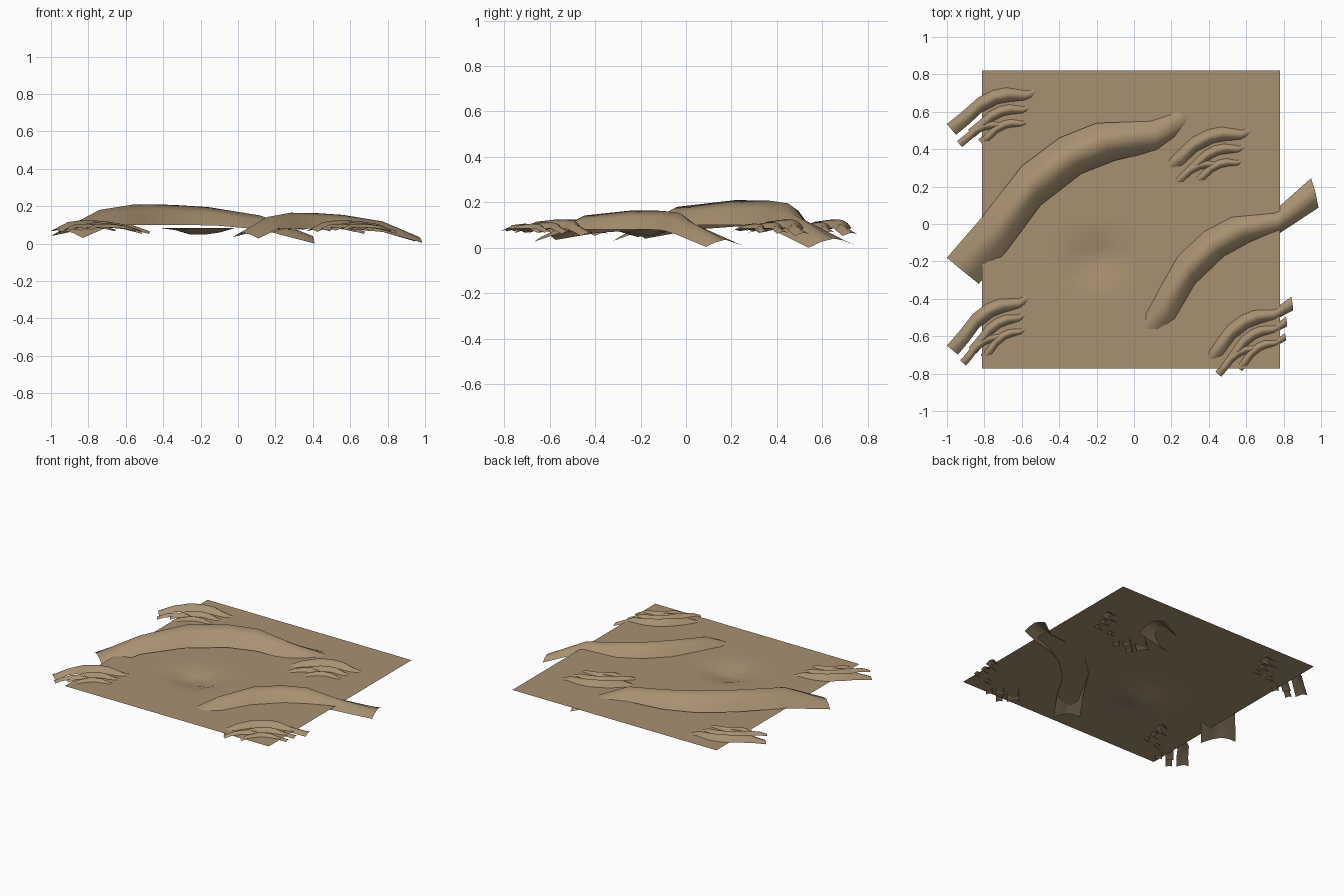
import bpy, bmesh, math
from mathutils import Vector, Matrix

if "Cube" in bpy.data.objects:
    bpy.data.objects.remove(bpy.data.objects["Cube"])

sand = bpy.data.materials.new("sand")
sand.diffuse_color = (0.39, 0.285, 0.165, 1)
sand.use_nodes = True
sand.node_tree.nodes["Principled BSDF"].inputs["Base Color"].default_value = sand.diffuse_color

GROUND_Z = 0.083


def make_object(name, mesh):
    ob = bpy.data.objects.new(name, mesh)
    bpy.context.collection.objects.link(ob)
    return ob


def finish(bm, name):
    for f in bm.faces:
        f.smooth = True
    mesh = bpy.data.meshes.new(name)
    bm.to_mesh(mesh)
    bm.free()
    mesh.materials.append(sand)
    return mesh


# Flat ground sheet with one shallow hollow
bm = bmesh.new()
bmesh.ops.create_grid(bm, x_segments=20, y_segments=20, size=0.797,
                      matrix=Matrix.Translation((-0.016, 0.025, GROUND_Z)))
for v in bm.verts:
    dx = max(0, abs(v.co.x + 0.20) - 0.05)
    dy = abs(v.co.y + 0.19)
    r = min(1, math.hypot(dx / 0.14, dy / 0.17))
    v.co.z -= 0.037 * 0.5 * (1 + math.cos(math.pi * r))
make_object("ground", finish(bm, "ground"))

# Dune stations along the ridge: windward edge, crest, leeward edge
STATIONS = [
    ((-1.00, -0.18, .04), (-0.93, -0.24, .07), (-0.83, -0.32, .03)),
    ((-0.81, 0.04, .08), (-0.74, -0.04, .18), (-0.67, -0.13, .10)),
    ((-0.60, 0.31, .10), (-0.55, 0.22, .21), (-0.50, 0.10, .10)),
    ((-0.40, 0.46, .10), (-0.35, 0.37, .207), (-0.28, 0.27, .10)),
    ((-0.20, 0.54, .10), (-0.16, 0.45, .195), (-0.10, 0.34, .095)),
    ((0.10, 0.55, .085), (0.12, 0.47, .15), (0.12, 0.39, .075)),
    ((0.38, 0.75, .01), (0.40, 0.65, .04), (0.41, 0.54, .0)),
]
PIVOT = Vector((-1.0, -0.18, 0))

bm = bmesh.new()
rows = []
for st in STATIONS:
    u, c, l = (Vector(p) - PIVOT for p in st)
    lift = Vector((0, 0, 0.15 * (c.z - min(u.z, l.z))))
    row = [u, (u + c) / 2 + lift, c, (c + l) / 2 + lift, l]
    rows.append([bm.verts.new(p) for p in row])
for a, b in zip(rows, rows[1:]):
    for j in range(4):
        bm.faces.new((a[j], a[j + 1], b[j + 1], b[j]))
dune_mesh = finish(bm, "dune")


def dune(name, x, y, z, angle, scale):
    ob = make_object(name, dune_mesh)
    ob.location = (x, y, z)
    ob.rotation_euler.z = math.radians(angle)
    ob.scale = (scale,) * 3


# Two large dunes
dune("large_dune_left", -1.0, -0.18, 0, 0, 1)
dune("large_dune_right", -0.03, -0.574, 0.004, 6, 0.766)

# Four clusters of small dunes: offset from cluster start, scale
LAYOUT = [(0, 0, .345), (.116, -.01, .24), (.07, -.08, .19), (.18, -.05, .19)]
CLUSTERS = [(-1.0, 0.535, -10.5), (0.15, 0.325, -10.5),
            (-1.0, -0.65, 0), (0.365, -0.71, 0)]
for k, (cx, cy, ang) in enumerate(CLUSTERS):
    rot = Matrix.Rotation(math.radians(ang), 2)
    for i, (ox, oy, s) in enumerate(LAYOUT):
        o = rot @ Vector((ox, oy))
        dune(f"small_dune_{k + 1}_{i + 1}", cx + o.x, cy + o.y,
             GROUND_Z - 0.09 * s, ang, s)
